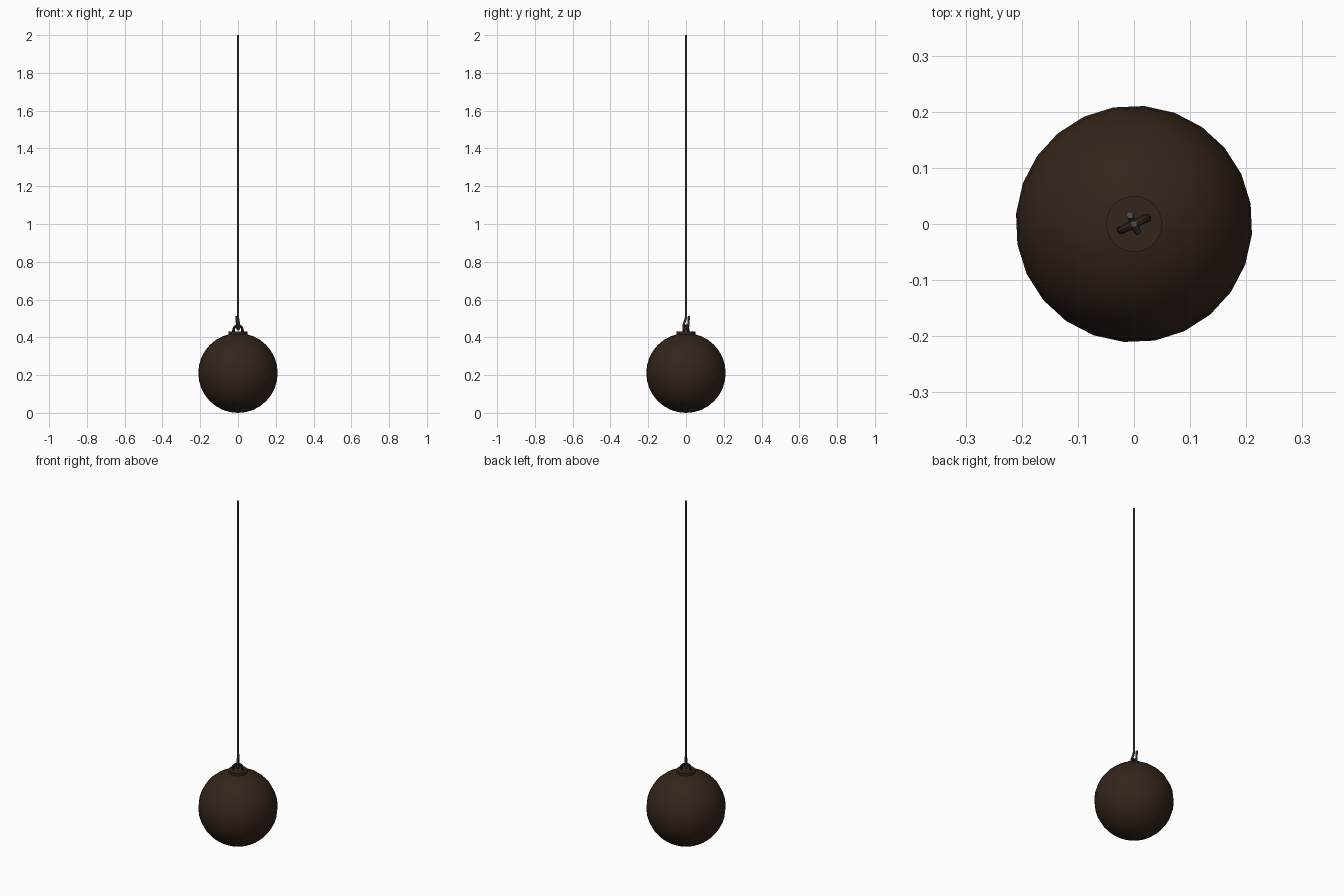
import bpy
from math import radians, sin, cos, pi
from mathutils import Matrix

if "Cube" in bpy.data.objects:
    bpy.data.objects.remove(bpy.data.objects["Cube"])

TURN = radians(25)


def material(name, rgb):
    m = bpy.data.materials.new(name)
    m.diffuse_color = (*rgb, 1)
    m.use_nodes = True
    m.node_tree.nodes["Principled BSDF"].inputs["Base Color"].default_value = m.diffuse_color
    return m


iron = material("dark_iron", (0.035, 0.018, 0.011))
steel = material("steel_cable", (0.09, 0.078, 0.072))


def finish(ob, name, mat):
    ob.name = name
    ob.data.materials.clear()
    ob.data.materials.append(mat)
    bpy.ops.object.select_all(action='DESELECT')
    ob.select_set(True)
    bpy.context.view_layer.objects.active = ob
    bpy.ops.object.shade_smooth_by_angle(angle=radians(40))


def tube(name, path, radius, turn, mat):
    # round bar swept along a path drawn in a vertical plane
    cu = bpy.data.curves.new(name, 'CURVE')
    cu.dimensions = '3D'
    cu.bevel_depth = radius
    cu.bevel_resolution = 2
    cu.use_fill_caps = True
    sp = cu.splines.new('POLY')
    sp.points.add(len(path) - 1)
    for p, (r, z) in zip(sp.points, path):
        p.co = (r, 0, z, 1)
    ob = bpy.data.objects.new(name, cu)
    bpy.context.collection.objects.link(ob)
    bpy.ops.object.select_all(action='DESELECT')
    ob.select_set(True)
    bpy.context.view_layer.objects.active = ob
    bpy.ops.object.convert(target='MESH')
    ob = bpy.context.object
    ob.data.transform(Matrix.Rotation(turn, 4, 'Z'))
    finish(ob, name, mat)


# heavy ball
bpy.ops.mesh.primitive_uv_sphere_add(segments=24, ring_count=16, radius=0.211, location=(0, 0, 0.211))
ball = bpy.context.object
ball.data.transform(Matrix.Rotation(radians(10), 4, 'Z'))
finish(ball, "ball", iron)

# mounting plate on top of the ball
bpy.ops.mesh.primitive_cylinder_add(vertices=24, radius=0.05, depth=0.026, location=(0, 0, 0.417))
finish(bpy.context.object, "mounting_plate", iron)

# lifting eye: two short legs and a half ring
arch = [(0.026 * cos(i * pi / 10), 0.438 + 0.024 * sin(i * pi / 10)) for i in range(11)]
tube("lifting_eye", [(0.026, 0.42)] + arch + [(-0.026, 0.42)], 0.0075, TURN, iron)

# cable that ends in a hook passing under the eye
hook = [(-0.001 + 0.014 * cos(a), 0.456 + 0.014 * sin(a))
        for a in (pi + i * pi / 8 for i in range(9))]
tube("cable_and_hook",
     [(0, 2.0), (0, 0.51), (-0.003, 0.495), (-0.013, 0.47)] + hook + [(0.014, 0.475), (0.017, 0.512)],
     0.0062, TURN + pi / 2, steel)
